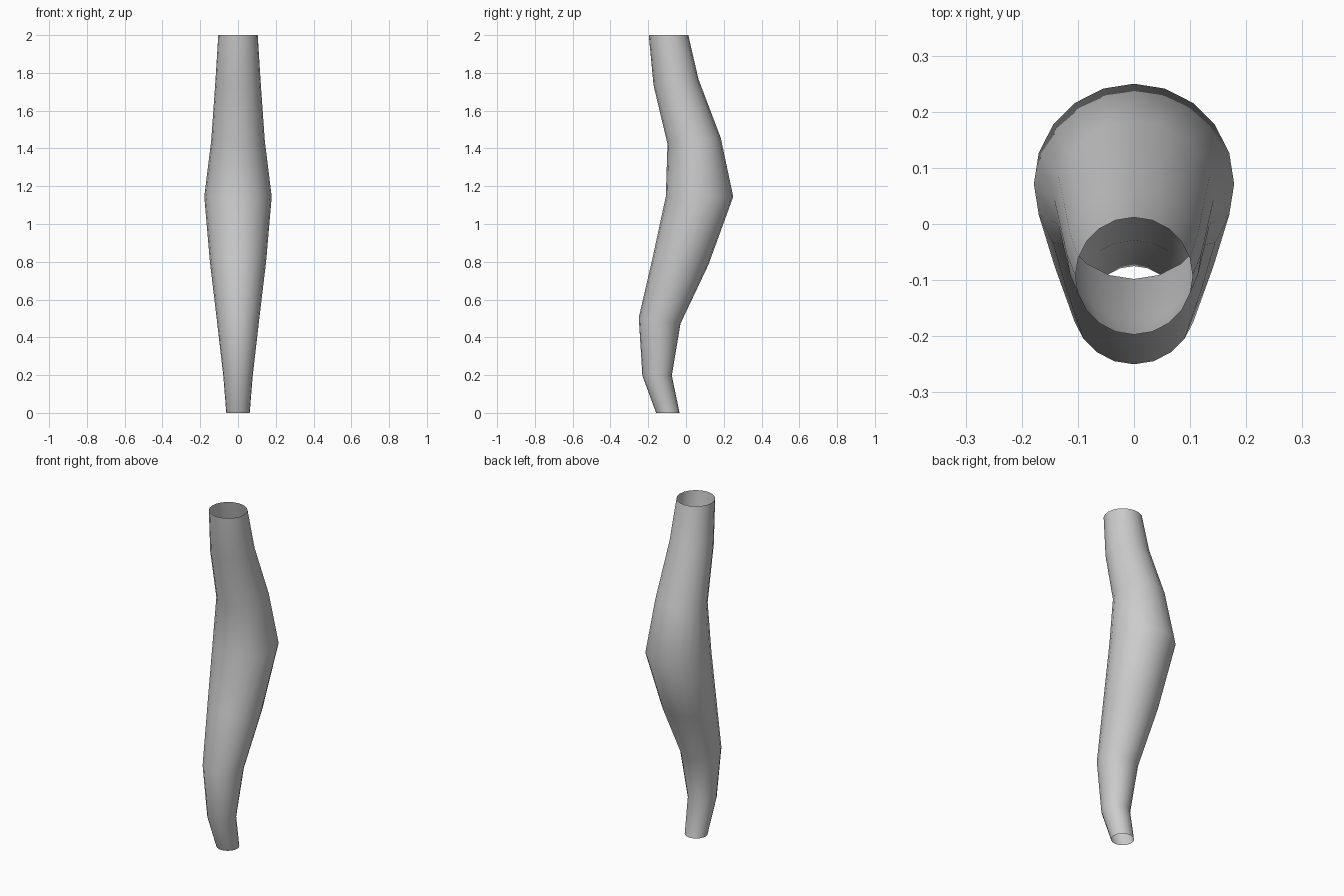
import bpy, bmesh, math
from mathutils import Vector

if "Cube" in bpy.data.objects:
    bpy.data.objects.remove(bpy.data.objects["Cube"])

SIDES = 20
# Side profile rings: (front y, front z, back y, back z)
RINGS = [
    (-0.158, 0.000, -0.034, 0.000),
    (-0.231, 0.197, -0.075, 0.197),
    (-0.250, 0.504, -0.029, 0.473),
    (-0.177, 0.820, 0.119, 0.785),
    (-0.107, 1.145, 0.250, 1.145),
    (-0.098, 1.424, 0.184, 1.456),
    (-0.172, 1.735, 0.066, 1.767),
    (-0.197, 2.000, 0.012, 2.000),
]

bm = bmesh.new()

# Tilted circular cross-sections along the bent spine
loops = []
for fy, fz, by, bz in RINGS:
    front, back = Vector((0, fy, fz)), Vector((0, by, bz))
    centre, arm = (front + back) / 2, (back - front) / 2
    side = Vector((arm.length, 0, 0))
    angles = [2 * math.pi * i / SIDES for i in range(SIDES)]
    loops.append([bm.verts.new(centre + side * math.cos(a) + arm * math.sin(a))
                  for a in angles])

# Skin between neighbouring sections, open at both ends
for low, high in zip(loops, loops[1:]):
    for i in range(SIDES):
        j = (i + 1) % SIDES
        bm.faces.new((low[i], low[j], high[j], high[i])).smooth = True

mesh = bpy.data.meshes.new("bent_tube")
bm.to_mesh(mesh)
bm.free()
bpy.context.collection.objects.link(bpy.data.objects.new("bent_tube", mesh))
